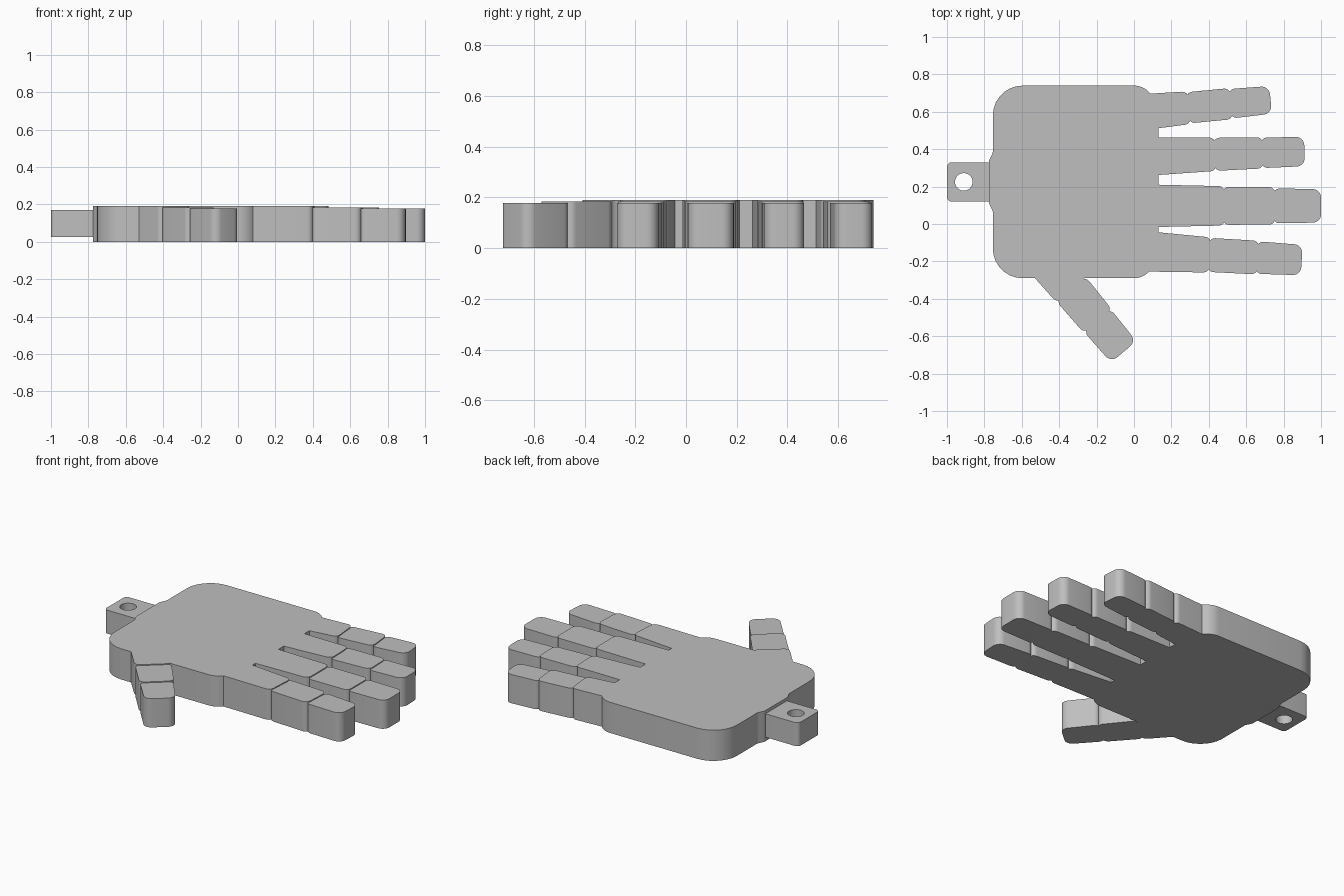
import bpy
import bmesh
import math
from mathutils import Vector, Matrix

cube = bpy.data.objects.get("Cube")
if cube:
    bpy.data.objects.remove(cube, do_unlink=True)

GREY = (0.52, 0.52, 0.52, 1.0)
grey = bpy.data.materials.new("plain grey")
grey.use_nodes = True
grey.diffuse_color = GREY
grey.node_tree.nodes["Principled BSDF"].inputs["Base Color"].default_value = GREY


def rounded(corners, steps=7):
    """Outline from (x, y, radius) corners, each replaced by an arc."""
    pts = []
    for i, (x, y, r) in enumerate(corners):
        p = Vector((x, y))
        a = (Vector(corners[i - 1][:2]) - p).normalized()
        b = (Vector(corners[(i + 1) % len(corners)][:2]) - p).normalized()
        if r == 0:
            pts.append(p)
            continue
        half = a.angle(b) / 2
        centre = p + (a + b).normalized() * (r / math.sin(half))
        start = p + a * (r / math.tan(half)) - centre
        end = p + b * (r / math.tan(half)) - centre
        sweep = math.atan2(start.x * end.y - start.y * end.x, start.dot(end))
        for k in range(steps + 1):
            pts.append(centre + Matrix.Rotation(sweep * k / steps, 2) @ start)
    return pts


def prism(name, loops, z0, z1):
    """Extrude an outline, with optional hole loops, from z0 to z1."""
    bm = bmesh.new()
    edges = []
    for loop in loops:
        vs = [bm.verts.new((p.x, p.y, z0)) for p in loop]
        edges += [bm.edges.new((v, vs[(i + 1) % len(vs)])) for i, v in enumerate(vs)]
    bmesh.ops.triangle_fill(bm, use_beauty=True, edges=edges)
    ext = bmesh.ops.extrude_face_region(bm, geom=bm.faces[:], use_keep_orig=True)
    top = [g for g in ext["geom"] if isinstance(g, bmesh.types.BMVert)]
    bmesh.ops.translate(bm, verts=top, vec=(0, 0, z1 - z0))
    bmesh.ops.recalc_face_normals(bm, faces=bm.faces[:])
    mesh = bpy.data.meshes.new(name)
    bm.to_mesh(mesh)
    bm.free()
    mesh.materials.append(grey)
    obj = bpy.data.objects.new(name, mesh)
    bpy.context.collection.objects.link(obj)
    bpy.ops.object.select_all(action='DESELECT')
    obj.select_set(True)
    bpy.context.view_layer.objects.active = obj
    bpy.ops.object.shade_smooth_by_angle(angle=math.radians(30))
    return obj


def finger(name, base, angle, joints, widths):
    """Three tapered segments along an axis, each a little lower than the last."""
    turn = Matrix.Rotation(math.radians(angle), 2)
    lap = 0.005
    for i, part in enumerate(("base", "middle", "tip")):
        a, b = joints[i] - lap, joints[i + 1] + (lap if i < 2 else 0)
        w0, w1 = widths[i][0] / 2, widths[i][1] / 2
        r0, r1 = (0 if i == 0 else 0.033), (0.045 if i == 2 else 0.033)
        quad = [(a, -w0, r0), (b, -w1, r1), (b, w1, r1), (a, w0, r0)]
        outline = [turn @ p + Vector(base) for p in rounded(quad)]
        prism(f"{name}_{part}", [outline], 0, (0.19, 0.184, 0.178)[i])


# Palm with a shallow wrist bump
prism("palm", [rounded([
    (-0.755, -0.29, 0.16), (0.045, -0.29, 0.11), (0.13, -0.205, 0),
    (0.13, 0.655, 0), (0.045, 0.74, 0.11), (-0.755, 0.74, 0.16),
    (-0.755, 0.38, 0.03), (-0.775, 0.34, 0.03),
    (-0.775, 0.11, 0.03), (-0.755, 0.07, 0.03)])], 0, 0.19)

# Wrist tab with a round hole
hole = [Vector((-0.91 + 0.047 * math.cos(t), 0.225 + 0.047 * math.sin(t)))
        for t in (math.tau * k / 32 for k in range(32))]
tab = rounded([(-1, 0.12, 0.025), (-0.76, 0.12, 0), (-0.76, 0.33, 0), (-1, 0.33, 0.025)])
prism("wrist_tab", [tab, hole], 0.025, 0.17)

# Fingers and thumb: base point, angle, joint distances, segment widths
finger("little_finger", (0.13, 0.606), 5.5, (-0.04, 0.162, 0.388, 0.603),
       ((0.19, 0.175), (0.167, 0.167), (0.158, 0.148)))
finger("ring_finger", (0.13, 0.363), 1.8, (-0.04, 0.302, 0.555, 0.782),
       ((0.205, 0.178), (0.177, 0.167), (0.163, 0.157)))
finger("middle_finger", (0.13, 0.097), 0, (-0.04, 0.35, 0.62, 0.87),
       ((0.228, 0.21), (0.203, 0.2), (0.187, 0.178)))
finger("index_finger", (0.13, -0.15), -3.2, (-0.05, 0.272, 0.53, 0.768),
       ((0.215, 0.188), (0.182, 0.18), (0.174, 0.162)))
finger("thumb", (-0.425, -0.243), -50, (-0.06, 0.14, 0.358, 0.575),
       ((0.222, 0.21), (0.205, 0.195), (0.187, 0.176)))
